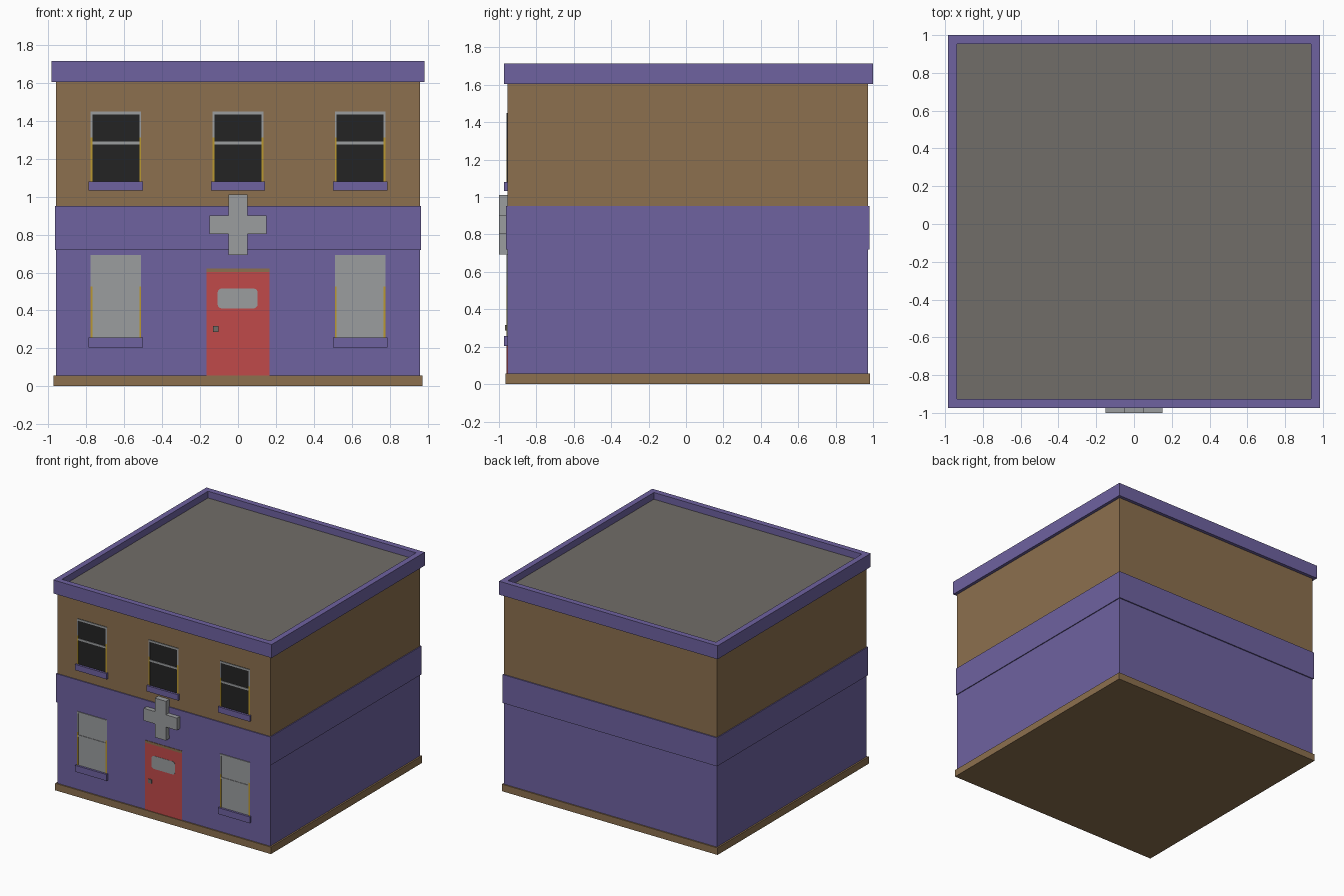
import bpy, bmesh, math

if "Cube" in bpy.data.objects:
    bpy.data.objects.remove(bpy.data.objects["Cube"])


def material(name, r, g, b):
    def lin(c):
        c /= 255
        return c / 12.92 if c <= 0.04045 else ((c + 0.055) / 1.055) ** 2.4
    m = bpy.data.materials.new(name)
    m.diffuse_color = (lin(r), lin(g), lin(b), 1)
    m.use_nodes = True
    m.node_tree.nodes["Principled BSDF"].inputs["Base Color"].default_value = m.diffuse_color
    return m


PURPLE = material("purple_paint", 110, 98, 160)
BROWN = material("brown_wall", 140, 112, 78)
ROOF = material("roof_grey", 113, 109, 104)
RED = material("door_red", 192, 74, 74)
GREY = material("light_grey", 155, 157, 159)
DARK = material("dark_glass", 36, 36, 36)
YELLOW = material("yellow_trim", 186, 152, 48)


def finish(name, bm, mat):
    bmesh.ops.recalc_face_normals(bm, faces=bm.faces)
    me = bpy.data.meshes.new(name)
    bm.to_mesh(me)
    bm.free()
    me.materials.append(mat)
    ob = bpy.data.objects.new(name, me)
    bpy.context.collection.objects.link(ob)
    return ob


def box(name, mat, x0, x1, y0, y1, z0, z1):
    bm = bmesh.new()
    bmesh.ops.create_cube(bm, size=1)
    for v in bm.verts:
        v.co = (x1 if v.co.x > 0 else x0,
                y1 if v.co.y > 0 else y0,
                z1 if v.co.z > 0 else z0)
    return finish(name, bm, mat)


def plate(name, mat, outline, y0, y1):
    """Extrude a closed x-z outline from y0 (front) to y1."""
    bm = bmesh.new()
    f = bm.faces.new([bm.verts.new((x, y0, z)) for x, z in outline])
    ext = bmesh.ops.extrude_face_region(bm, geom=[f], use_keep_orig=True)
    for v in ext["geom"]:
        if isinstance(v, bmesh.types.BMVert):
            v.co.y = y1
    return finish(name, bm, mat)


FRONT = -0.955  # front wall plane

# Stacked storeys
box("base_plinth", BROWN, -0.973, 0.973, -0.965, 0.983, 0, 0.057)
box("lower_storey", PURPLE, -0.96, 0.96, FRONT, 0.973, 0.057, 0.72)
box("middle_band", PURPLE, -0.967, 0.967, -0.963, 0.982, 0.72, 0.952)
box("upper_storey", BROWN, -0.96, 0.96, FRONT, 0.973, 0.952, 1.605)

# Cornice with the sunken roof: top inset and pushed down
cornice = box("cornice", PURPLE, -0.985, 0.985, -0.973, 1.0, 1.605, 1.715)
cornice.data.materials.append(ROOF)
bm = bmesh.new()
bm.from_mesh(cornice.data)
bm.normal_update()
top = max(bm.faces, key=lambda f: f.calc_center_median().z)
bmesh.ops.inset_region(bm, faces=[top], thickness=0.066)
ext = bmesh.ops.extrude_face_region(bm, geom=[top])
for g in ext["geom"]:
    if isinstance(g, bmesh.types.BMVert):
        g.co.z -= 0.055
    elif isinstance(g, bmesh.types.BMFace):
        g.material_index = 1
if top.is_valid:
    bm.faces.remove(top)
bm.normal_update()
bm.to_mesh(cornice.data)
bm.free()


# Sash window with frame, yellow lower jambs and sill
def window(name, cx, z0, z1, glass, sill_h):
    h = 0.134   # half width
    t = 0.010   # frame bar width
    mid = z0 + (z1 - z0) * 0.55
    yf = FRONT - 0.006
    box(name + "_glass", glass, cx - h, cx + h, FRONT - 0.002, FRONT, z0, z1)
    for s in (-1, 1):
        xa, xb = sorted((cx + s * h, cx + s * (h - t)))
        box(name + "_lower_jamb", YELLOW, xa, xb, yf, FRONT, z0, mid + 0.03)
        box(name + "_upper_jamb", GREY, xa, xb, yf, FRONT, mid + 0.03, z1)
    box(name + "_head", GREY, cx - h, cx + h, yf, FRONT, z1 - 0.015, z1)
    box(name + "_rail", GREY, cx - h + t, cx + h - t, yf, FRONT, mid - 0.008, mid + 0.008)
    box(name + "_sill", PURPLE, cx - 0.143, cx + 0.143, -0.974, FRONT, z0 - sill_h, z0)


for cx in (-0.645, 0, 0.645):
    window("upper_window", cx, 1.08, 1.45, DARK, 0.047)
for cx in (-0.645, 0.645):
    window("lower_window", cx, 0.257, 0.693, GREY, 0.052)

# Door with lintel, rounded pane and handle
box("door", RED, -0.167, 0.165, FRONT - 0.004, FRONT, 0.057, 0.603)
box("door_lintel", BROWN, -0.167, 0.165, FRONT - 0.004, FRONT, 0.603, 0.622)
pane = []
for sx, sz, start in ((1, 1, 0), (-1, 1, 90), (-1, -1, 180), (1, -1, 270)):
    for k in range(4):
        a = math.radians(start + 30 * k)
        pane.append((-0.002 + sx * 0.083 + 0.023 * math.cos(a),
                     0.463 + sz * 0.030 + 0.023 * math.sin(a)))
plate("door_pane", GREY, pane, FRONT - 0.006, FRONT - 0.003)
box("door_handle", ROOF, -0.133, -0.103, FRONT - 0.012, FRONT - 0.003, 0.286, 0.317)

# Cross sign over the door
a, b, c = 0.05, 0.15, 0.16
cross = [(a, c), (a, a), (b, a), (b, -a), (a, -a), (a, -c)]
cross += [(-x, z) for x, z in reversed(cross)]
plate("cross_sign", GREY, [(x, z + 0.852) for x, z in cross], -1.0, FRONT)
